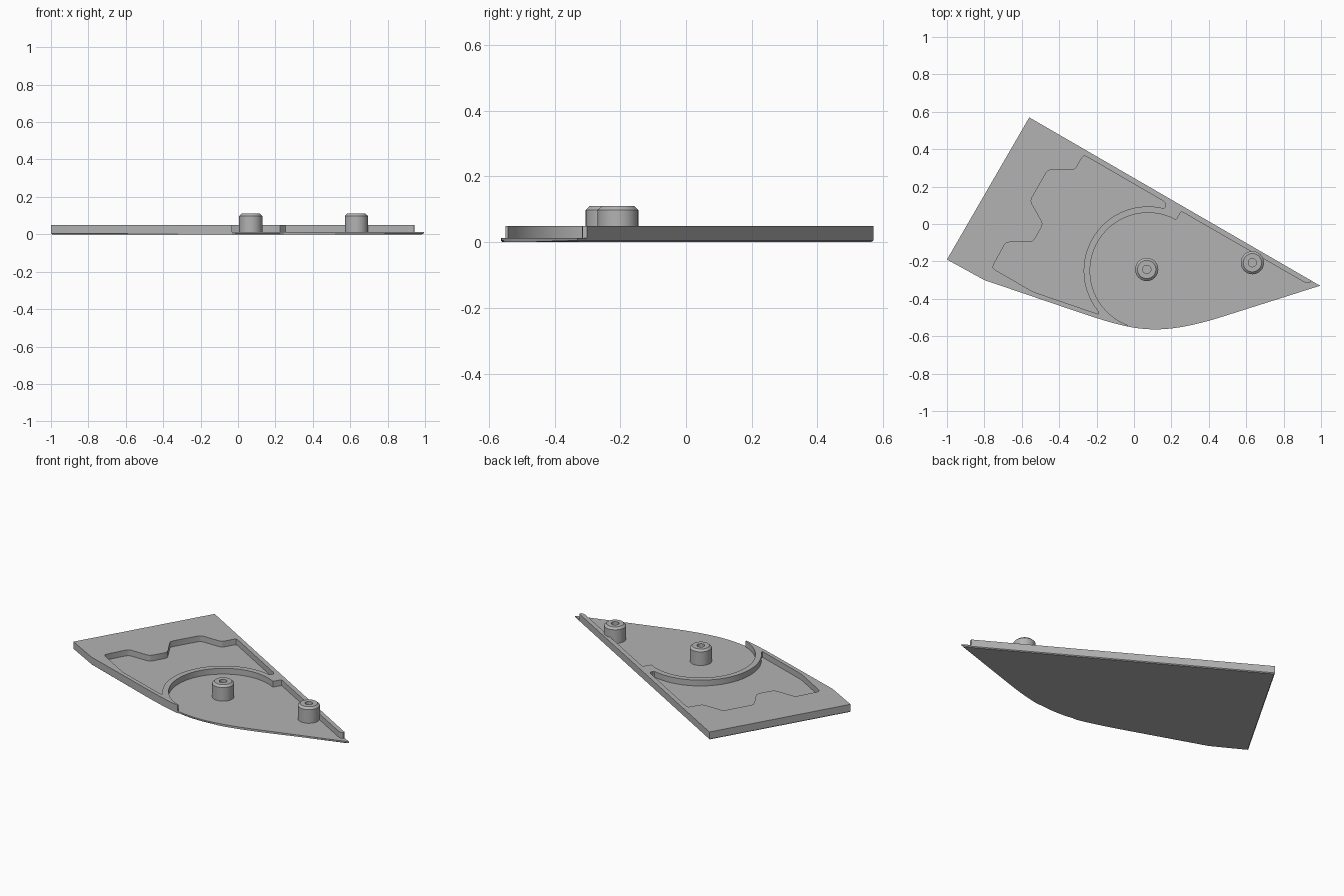
import bpy, bmesh, math
from mathutils import Vector
from mathutils.geometry import interpolate_bezier

cube = bpy.data.objects.get("Cube")
if cube:
    bpy.data.objects.remove(cube, do_unlink=True)

FLOOR, TOP, PEG_TOP = 0.013, 0.049, 0.11
CENTRE = Vector((0.075, -0.25))

grey = bpy.data.materials.new("plain grey")
grey.use_nodes = True
grey.diffuse_color = (0.45, 0.45, 0.45, 1)
grey.node_tree.nodes["Principled BSDF"].inputs["Base Color"].default_value = grey.diffuse_color


def make_object(name, bm):
    bmesh.ops.recalc_face_normals(bm, faces=bm.faces)
    mesh = bpy.data.meshes.new(name)
    bm.to_mesh(mesh)
    bm.free()
    mesh.materials.append(grey)
    obj = bpy.data.objects.new(name, mesh)
    bpy.context.collection.objects.link(obj)
    return obj


def prism(name, outline, z0, z1, chamfer=0):
    bm = bmesh.new()
    face = bm.faces.new([bm.verts.new((p[0], p[1], z0)) for p in outline])
    top = bmesh.ops.extrude_face_region(bm, geom=[face], use_keep_orig=True)["geom"]
    for v in top:
        if isinstance(v, bmesh.types.BMVert):
            v.co.z = z1
    if chamfer:
        rim = [e for e in bm.edges if all(v.co.z == z0 for v in e.verts)]
        bmesh.ops.bevel(bm, geom=rim, offset=chamfer, segments=1, affect='EDGES')
    return make_object(name, bm)


def arc(radius, start, end, steps=40):
    angles = [math.radians(start + (end - start) * i / steps) for i in range(steps + 1)]
    return [CENTRE + radius * Vector((math.cos(a), math.sin(a))) for a in angles]


def rounded(points, size):
    # Round the inner corners of an open path
    pts = [Vector(p) for p in points]
    out = [pts[0]]
    for a, b, c in zip(pts, pts[1:], pts[2:]):
        p, q = b + (a - b).normalized() * size, b + (c - b).normalized() * size
        out += [p, (p + 2 * b + q) / 4, q]
    return out + [pts[-1]]


def activate(obj):
    bpy.ops.object.select_all(action='DESELECT')
    obj.select_set(True)
    bpy.context.view_layer.objects.active = obj


# Plate with straight sides and a curved front edge
curve = interpolate_bezier(Vector((-0.3, -0.47)), Vector((0, -0.57)),
                           Vector((0.12, -0.61)), Vector((0.5, -0.487)), 24)
plate = prism("plate", [(-0.56, 0.57), (-1, -0.19), (-0.8, -0.3), *curve, (0.995, -0.33)],
              0, TOP, 0.005)

# Closed pocket beside the arc-shaped wall
pocket_path = [(-0.19, -0.482), (-0.54, -0.362), (-0.76, -0.235), (-0.685, -0.097),
               (-0.54, -0.097), (-0.485, 0), (-0.555, 0.125), (-0.46, 0.29),
               (-0.315, 0.29), (-0.27, 0.37), (0.175, 0.112), (0.165, 0.088)]
pocket = prism("pocket_cutter", rounded(pocket_path, 0.018) + arc(0.344, 76, 220),
               FLOOR, 0.2)

# Open round recess and the rail along the back edge
recess_path = [(0.21, 0.028), (0.225, 0.018), (0.252, 0.068), (0.915, -0.314),
               (0.945, -0.318), (0.94, -0.2)]
recess = prism("recess_cutter", arc(0.31, 250, 66) + rounded(recess_path, 0.012)
               + [(1.1, -0.2), (1.1, -0.7), (-0.03, -0.7)], FLOOR, 0.2)

activate(plate)
for cutter in (pocket, recess):
    cutter.hide_render = True
    mod = plate.modifiers.new("cut", 'BOOLEAN')
    mod.operation, mod.solver, mod.object = 'DIFFERENCE', 'EXACT', cutter
    bpy.ops.object.modifier_apply(modifier=mod.name)
    bpy.data.objects.remove(cutter, do_unlink=True)
bpy.ops.object.shade_smooth_by_angle(angle=math.radians(20))


# Pegs with a chamfered rim and a small centre hole
def peg(name, x, y):
    profile = [(0, FLOOR - 0.005), (0.062, FLOOR - 0.005), (0.062, PEG_TOP - 0.012),
               (0.049, PEG_TOP), (0.022, PEG_TOP), (0.022, PEG_TOP - 0.03),
               (0, PEG_TOP - 0.03)]
    bm = bmesh.new()
    verts = [bm.verts.new((r, 0, z)) for r, z in profile]
    edges = [bm.edges.new(pair) for pair in zip(verts, verts[1:])]
    bmesh.ops.spin(bm, geom=verts + edges, cent=(0, 0, 0), axis=(0, 0, 1),
                   angle=math.tau, steps=32)
    bmesh.ops.remove_doubles(bm, verts=bm.verts, dist=1e-4)
    obj = make_object(name, bm)
    obj.location = (x, y, 0)
    activate(obj)
    bpy.ops.object.shade_smooth_by_angle(angle=math.radians(30))


peg("middle_peg", 0.068, -0.243)
peg("tip_peg", 0.633, -0.207)
